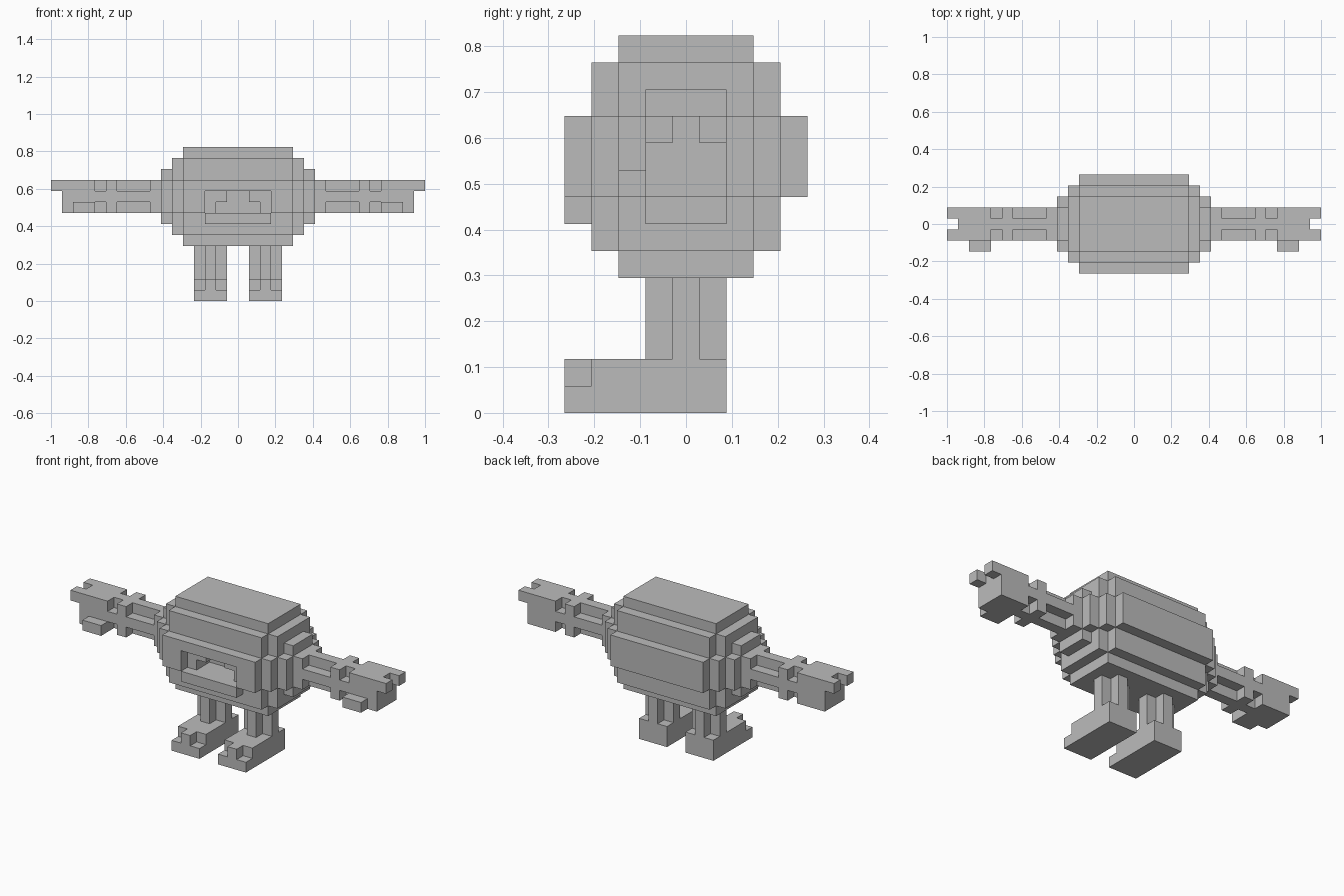
import bpy, bmesh, math
from mathutils import Vector

if "Cube" in bpy.data.objects:
    bpy.data.objects.remove(bpy.data.objects["Cube"])

U = 2 / 34                      # size of one block
GREY = bpy.data.materials.new("plain_grey")
GREY.diffuse_color = (0.5, 0.5, 0.5, 1)
GREY.use_nodes = True
GREY.node_tree.nodes["Principled BSDF"].inputs["Base Color"].default_value = GREY.diffuse_color


def cells(x0, x1, y0, y1, z0, z1):
    """All unit blocks in a box; y counts from the front."""
    return {(x, y, z) for x in range(x0, x1) for y in range(y0, y1) for z in range(z0, z1)}


def plus(box, axis):
    """A 3x3 bar with its four corner edges cut away."""
    c = [min(p[i] for p in box) + 1 for i in range(3)]
    a, b = [i for i in range(3) if i != axis]
    return {p for p in box if p[a] == c[a] or p[b] == c[b]}


def mirrored(blocks):
    return {(-1 - x, y, z) for x, y, z in blocks}


def build(name, blocks):
    """Skin the outside of a set of blocks."""
    bm = bmesh.new()
    verts = {}

    def vert(p):
        if p not in verts:
            verts[p] = bm.verts.new(Vector((p[0], p[1] - 4.5, p[2])) * U)
        return verts[p]

    for c in sorted(blocks):
        for axis in range(3):
            for side in (0, 1):
                n = list(c)
                n[axis] += 2 * side - 1
                if tuple(n) in blocks:
                    continue
                a, b = (axis + 1) % 3, (axis + 2) % 3
                quad = []
                for da, db in ((0, 0), (1, 0), (1, 1), (0, 1)):
                    p = list(c)
                    p[axis] += side
                    p[a] += da
                    p[b] += db
                    quad.append(vert(tuple(p)))
                bm.faces.new(quad if side else quad[::-1])
    bmesh.ops.dissolve_limit(bm, angle_limit=math.radians(1),
                             verts=bm.verts[:], edges=bm.edges[:])
    mesh = bpy.data.meshes.new(name)
    bm.to_mesh(mesh)
    bm.free()
    mesh.materials.append(GREY)
    bpy.context.collection.objects.link(bpy.data.objects.new(name, mesh))


# Rounded body from stepped slabs
body = (cells(-5, 5, 2, 7, 5, 14) | cells(-5, 5, 1, 8, 6, 13) | cells(-5, 5, 0, 9, 8, 11)
        | cells(-6, 6, 2, 7, 6, 13) | cells(-6, 6, 1, 8, 8, 11)
        | cells(-7, 7, 3, 6, 7, 12) | cells(-7, 7, 2, 7, 8, 11))
# Lower lip, then the mouth opening with two upper teeth left standing
body |= cells(-3, 3, 0, 1, 7, 8)
body -= cells(-3, 3, 0, 1, 8, 10)
body -= cells(-2, 2, 1, 3, 8, 9) | cells(-1, 1, 1, 3, 9, 10)
build("body", body)

# Arm: shoulder, thin forearm, cuff, thin wrist, hand, thumb, two fingers
arm = (cells(7, 8, 3, 6, 8, 11) | plus(cells(8, 11, 3, 6, 8, 11), 0)
       | cells(11, 12, 3, 6, 8, 11) | plus(cells(12, 13, 3, 6, 8, 11), 0)
       | cells(13, 16, 3, 6, 8, 11) | cells(13, 15, 2, 3, 8, 9)
       | cells(16, 17, 3, 4, 10, 11) | cells(16, 17, 5, 6, 10, 11))

# Leg: thin shin, foot, low toe edge with a raised middle toe
leg = (plus(cells(1, 4, 3, 6, 2, 5), 2) | cells(1, 4, 1, 6, 0, 2)
       | cells(1, 4, 0, 1, 0, 1) | cells(2, 3, 0, 1, 1, 2))

for part, blocks in (("arm", arm), ("leg", leg)):
    build("left_" + part, blocks)
    build("right_" + part, mirrored(blocks))
